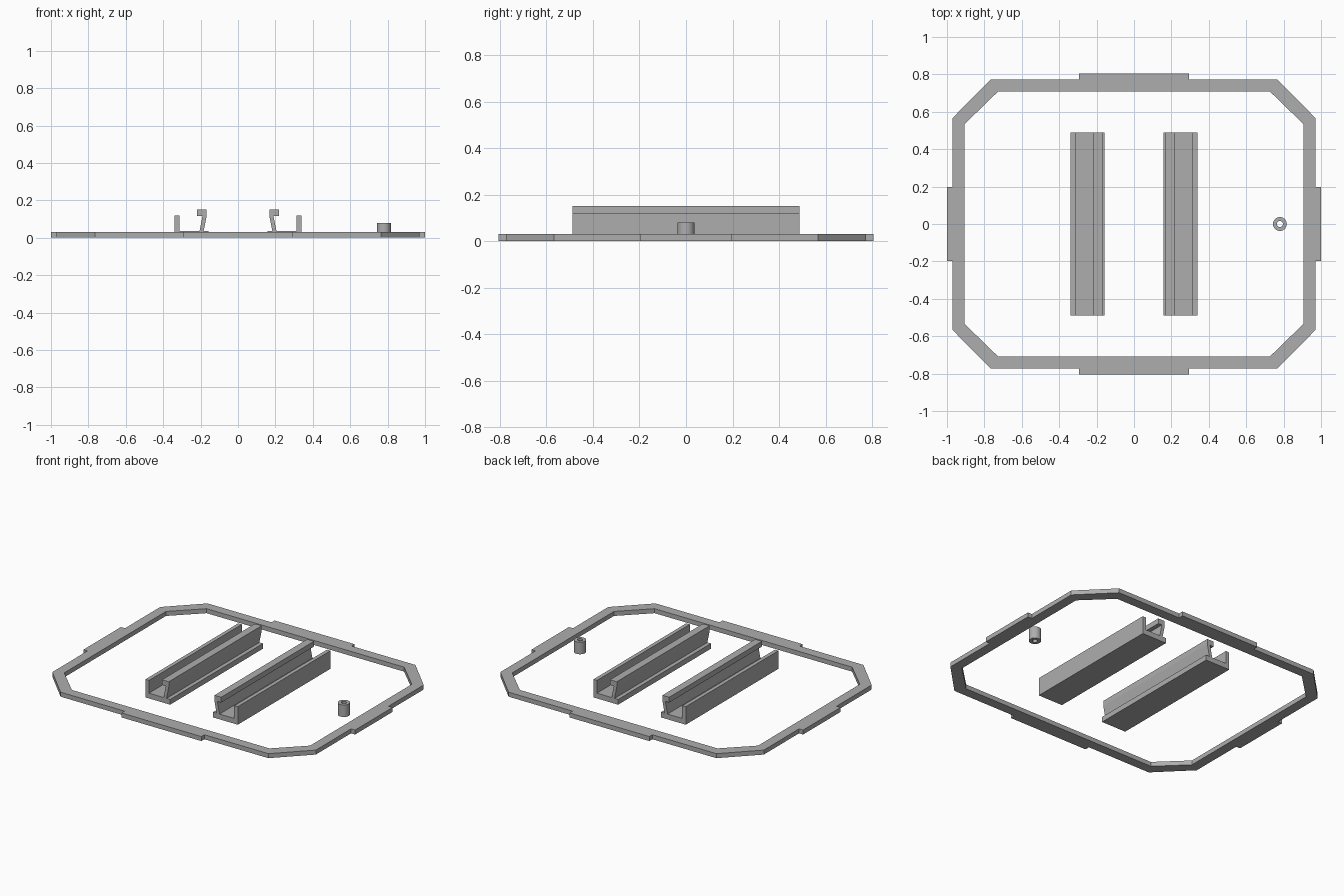
import bpy
import bmesh
from math import cos, sin, pi

cube = bpy.data.objects.get("Cube")
if cube:
    bpy.data.objects.remove(cube, do_unlink=True)

GREY = (0.42, 0.42, 0.42, 1)
grey = bpy.data.materials.new("plain_grey")
grey.use_nodes = True
grey.diffuse_color = GREY
grey.node_tree.nodes["Principled BSDF"].inputs["Base Color"].default_value = GREY


def finish(name, bm):
    bmesh.ops.recalc_face_normals(bm, faces=bm.faces)
    mesh = bpy.data.meshes.new(name)
    bm.to_mesh(mesh)
    bm.free()
    mesh.materials.append(grey)
    obj = bpy.data.objects.new(name, mesh)
    bpy.context.collection.objects.link(obj)
    return obj


def ring(name, outer, inner, height):
    """Solid band between two matching closed outlines."""
    bm = bmesh.new()
    loops = [[bm.verts.new((x, y, z)) for x, y in outline]
             for outline, z in ((outer, 0), (outer, height), (inner, height), (inner, 0))]
    n = len(outer)
    for k in range(4):
        a, b = loops[k], loops[(k + 1) % 4]
        for i in range(n):
            j = (i + 1) % n
            bm.faces.new((a[i], a[j], b[j], b[i]))
    return finish(name, bm)


def octagon(x, y, cx, cy):
    """Chamfered rectangle: half sizes x, y, with corners cut at cx, cy."""
    quarter = [(x, cy), (cx, y)]
    left = [(-px, py) for px, py in reversed(quarter)]
    top = quarter + left
    return top + [(-px, -py) for px, py in top]


def prism(name, profile, axis, start, end):
    """Extrude a closed profile along y (profile in xz) or z (profile in xy)."""
    bm = bmesh.new()
    place = (lambda a, b: (a, start, b)) if axis == "y" else (lambda a, b: (a, b, start))
    face = bm.faces.new([bm.verts.new(place(a, b)) for a, b in profile])
    new = bmesh.ops.extrude_face_region(bm, geom=[face])["geom"]
    move = (0, end - start, 0) if axis == "y" else (0, 0, end - start)
    bmesh.ops.translate(bm, vec=move, verts=[v for v in new if isinstance(v, bmesh.types.BMVert)])
    return finish(name, bm)


# Frame with chamfered corners
THICK = 0.03
ring("frame", octagon(0.97, 0.773, 0.765, 0.567),
     octagon(0.905, 0.708, 0.727, 0.535), THICK)

# Tabs on the four sides
for s, side in ((1, "left"), (-1, "right")):
    prism(side + "_tab", [(s * 0.97, -0.197), (s, -0.197), (s, 0.197), (s * 0.97, 0.197)],
          "z", 0, THICK)
for s, side in ((1, "back"), (-1, "front")):
    prism(side + "_tab", [(-0.294, s * 0.773), (0.294, s * 0.773),
                          (0.294, s * 0.805), (-0.294, s * 0.805)], "z", 0, THICK)

# Clip rails: base, outer wall and leaning hooked inner wall
RAIL = [(0.158, 0), (0.34, 0), (0.34, 0.12), (0.314, 0.12), (0.314, 0.035),
        (0.206, 0.035), (0.19, 0.115), (0.218, 0.115), (0.218, 0.15),
        (0.168, 0.15), (0.168, 0.115), (0.184, 0.035), (0.158, 0.035)]
for s, side in ((1, "left"), (-1, "right")):
    prism(side + "_clip_rail", [(s * x, z) for x, z in RAIL], "y", -0.488, 0.488)


# Hollow post
def circle(radius, n=32):
    return [(radius * cos(2 * pi * i / n), radius * sin(2 * pi * i / n)) for i in range(n)]


post = ring("hollow_post", circle(0.037), circle(0.016), 0.08)
post.location.x = 0.78
bpy.ops.object.select_all(action="DESELECT")
post.select_set(True)
bpy.context.view_layer.objects.active = post
bpy.ops.object.shade_smooth_by_angle(angle=0.6)
